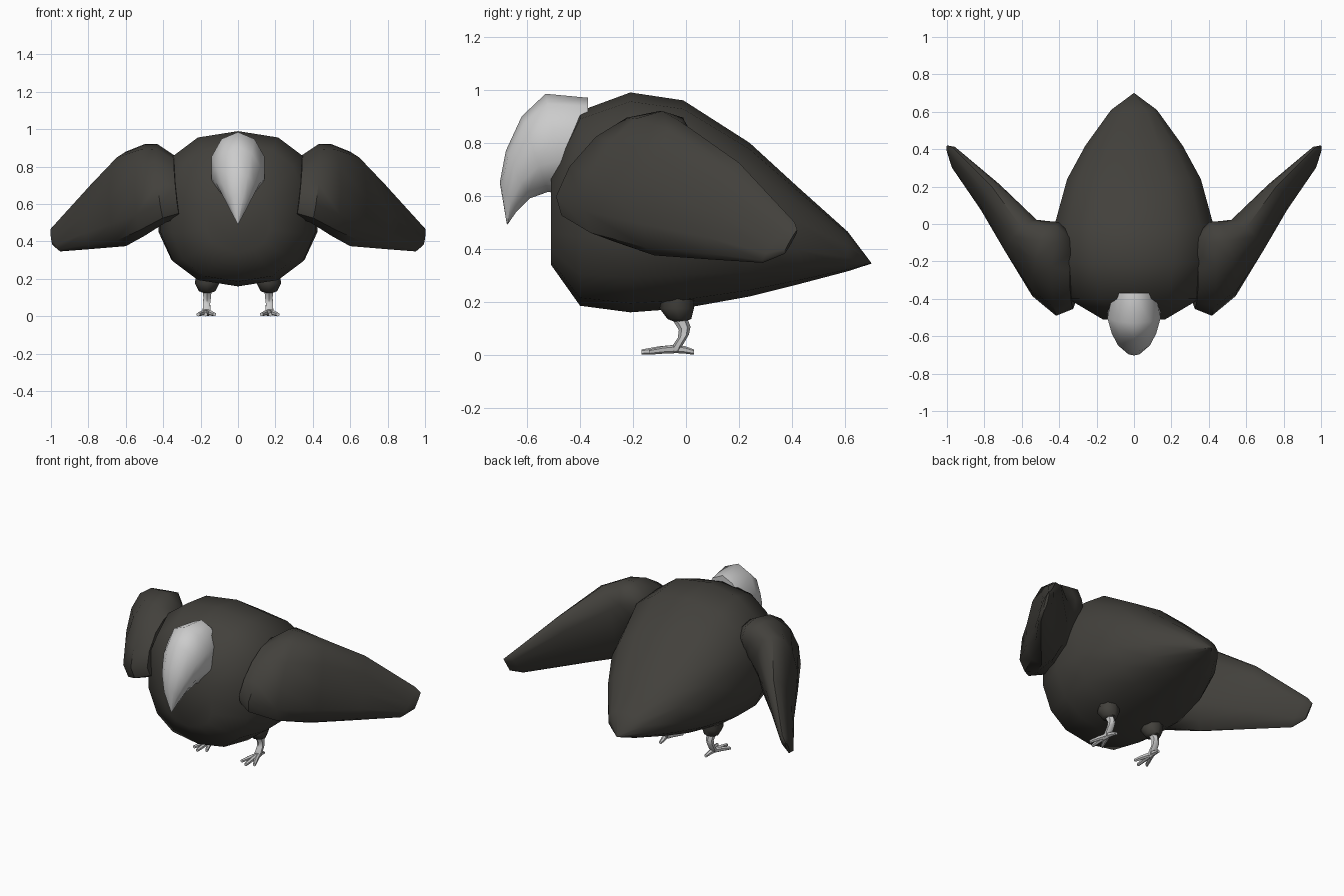
import bpy, bmesh
from math import sin, cos, pi, radians, copysign
from mathutils import Vector as V

if "Cube" in bpy.data.objects:
    bpy.data.objects.remove(bpy.data.objects["Cube"])

dark = bpy.data.materials.new("dark_plumage")
dark.diffuse_color = (0.055, 0.052, 0.045, 1)
dark.use_nodes = True
dark.node_tree.nodes["Principled BSDF"].inputs["Base Color"].default_value = dark.diffuse_color


def power(c, p):
    return copysign(abs(c) ** p, c)


def loft(name, rings, segs=12, p=1.0, mat=None, mirror=False, angle=50):
    """Skin closed rings, each given as (top point, bottom point, half-width vector)."""
    bm = bmesh.new()
    loops = []
    for a, b, w in rings:
        a, b, w = V(a), V(b), V(w)
        mid, half = (a + b) / 2, (a - b) / 2
        loops.append([bm.verts.new(mid + half * power(cos(2 * pi * i / segs), p)
                                   + w * power(sin(2 * pi * i / segs), p))
                      for i in range(segs)])
    for l, m in zip(loops, loops[1:]):
        for i in range(segs):
            j = (i + 1) % segs
            bm.faces.new((l[i], l[j], m[j], m[i]))
    bm.faces.new(loops[0])
    bm.faces.new(loops[-1])
    bmesh.ops.remove_doubles(bm, verts=bm.verts, dist=0.0005)
    bmesh.ops.recalc_face_normals(bm, faces=bm.faces)
    me = bpy.data.meshes.new(name)
    bm.to_mesh(me)
    bm.free()
    ob = bpy.data.objects.new(name, me)
    bpy.context.collection.objects.link(ob)
    if mat:
        me.materials.append(mat)
    if mirror:
        ob.modifiers.new("Mirror", 'MIRROR').use_clip = False
    bpy.ops.object.select_all(action='DESELECT')
    ob.select_set(True)
    bpy.context.view_layer.objects.active = ob
    bpy.ops.object.shade_smooth_by_angle(angle=radians(angle))
    return ob


def tube(name, pts, axis, mat=None, segs=6):
    """Tapered limb: pts are (x, y, z, radius); rings span x and the given axis."""
    axis = V(axis).normalized()
    rings = []
    for x, y, z, r in pts:
        c = V((x, y, z))
        rings.append((c + axis * r, c - axis * r, (r, 0, 0)))
    return loft(name, rings, segs, mat=mat, mirror=True)


# body: y, top z, bottom z, half width
body = [(-.51, .68, .34, .17), (-.40, .92, .185, .36), (-.21, .99, .16, .425),
        (-.01, .96, .175, .435), (.24, .80, .22, .365), (.42, .635, .265, .265),
        (.61, .465, .315, .125), (.70, .346, .344, .001)]
loft("body", [((0, y, t), (0, y, b), (w, 0, 0)) for y, t, b, w in body],
     14, 0.82, dark)

# beak: top (y, z), bottom (y, z), half width
beak = [((-.37, .97), (-.37, .62), .12), ((-.53, .985), (-.45, .60), .15),
        ((-.62, .90), (-.52, .615), .125), ((-.68, .77), (-.59, .59), .09),
        ((-.703, .65), (-.64, .54), .05), ((-.676, .491), (-.674, .491), .001)]
loft("beak", [((0, *t), (0, *b), (w, 0, 0)) for t, b, w in beak], 10)

# wings: upper edge, lower edge, half-thickness vector
wing = [((.34, -.16, .86), (.31, -.36, .53), (.01, -.16, 0)),
        ((.43, -.10, .92), (.39, -.38, .50), (.02, -.20, 0)),
        ((.50, -.09, .92), (.50, -.28, .43), (.05, -.17, 0)),
        ((.60, -.02, .88), (.60, -.12, .375), (.09, -.075, 0)),
        ((.76, .20, .725), (.78, .09, .36), (.05, -.045, 0)),
        ((.97, .41, .50), (.95, .29, .347), (.022, -.018, 0)),
        ((1.0, .42, .47), (.99, .37, .38), (.006, -.005, 0))]
loft("wings", wing, 12, 0.9, dark, True)

# feathered thighs
tube("thighs", [(.165, -.03, .23, .06), (.165, -.035, .175, .065),
                (.165, -.025, .135, .045), (.165, -.025, .125, .02)],
     (0, 1, 0), dark, 8)
# bent shanks
tube("shanks", [(.165, -.03, .15, .028), (.165, -.005, .10, .023),
                (.168, -.01, .07, .022), (.168, -.035, .03, .024),
                (.168, -.04, .012, .018)], (0, 1, .3))
# toes: three forward, one back
for n, (x, y) in {"inner": (.125, -.14), "middle": (.172, -.168),
                  "outer": (.213, -.14), "back": (.16, .03)}.items():
    mx, my = (.168 + x) / 2, (-.035 + y) / 2
    tube(n + "_toes", [(.168, -.035, .022, .016), (mx, my, .018, .014),
                       (x, y, .010, .010)], (0, 0, 1))
